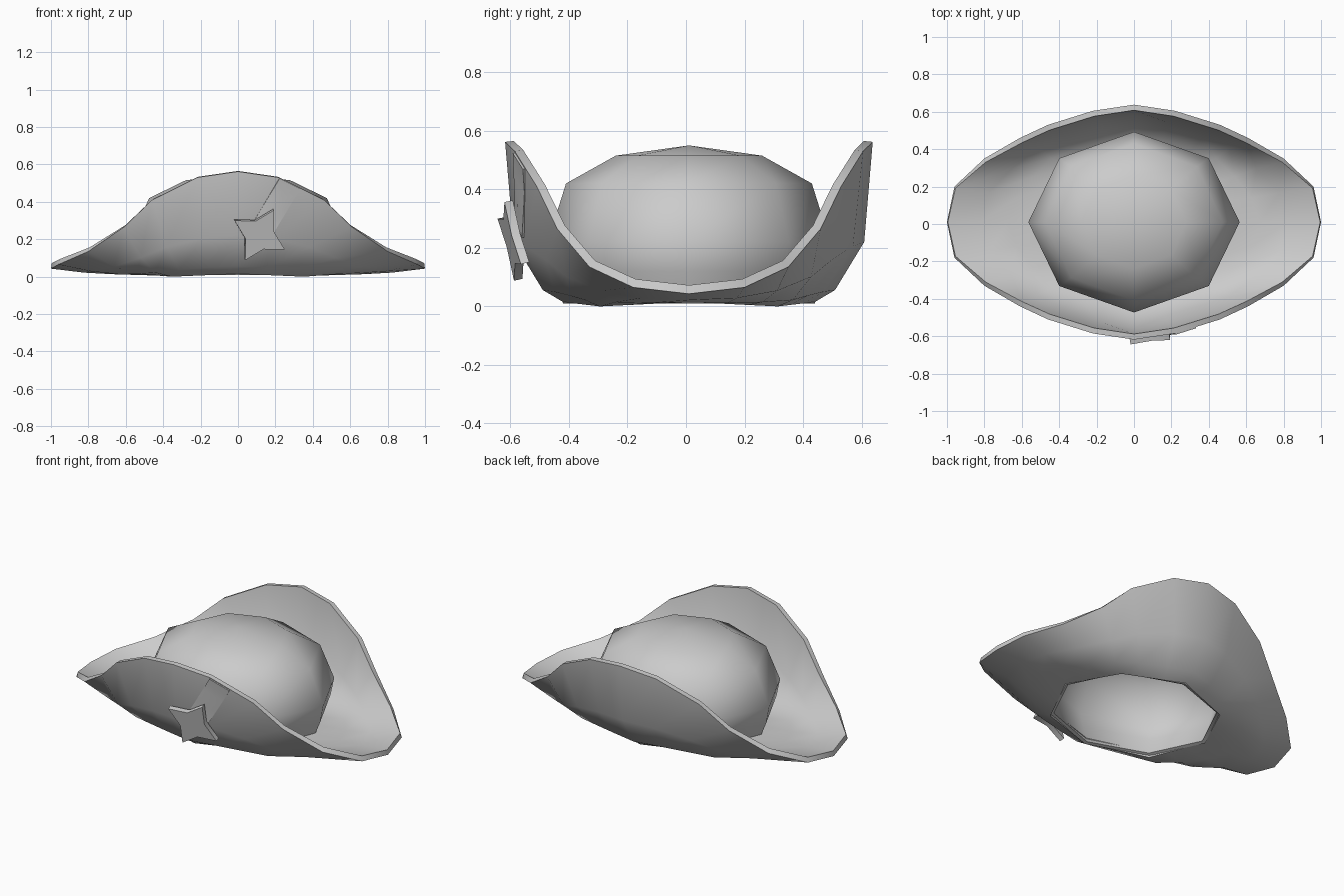
import bpy
from math import cos, sin, pi, radians
from mathutils import Vector
from mathutils.bvhtree import BVHTree

if "Cube" in bpy.data.objects:
    bpy.data.objects.remove(bpy.data.objects["Cube"])

SHIFT = Vector((0, 0.01, 0))


def make(name, verts, faces, thickness, offset=-1):
    me = bpy.data.meshes.new(name)
    me.from_pydata([tuple(v) for v in verts], [], faces)
    ob = bpy.data.objects.new(name, me)
    bpy.context.collection.objects.link(ob)
    bpy.ops.object.select_all(action='DESELECT')
    ob.select_set(True)
    bpy.context.view_layer.objects.active = ob
    m = ob.modifiers.new("thickness", 'SOLIDIFY')
    m.thickness = thickness
    m.offset = offset
    bpy.ops.object.modifier_apply(modifier=m.name)
    bpy.ops.object.shade_smooth_by_angle(angle=radians(50))
    return ob


def ring_faces(rows, n):
    return [(r * n + i, r * n + (i + 1) % n, (r + 1) * n + (i + 1) % n, (r + 1) * n + i)
            for r in range(rows - 1) for i in range(n)]


# brim: one quarter of the profiles, mirrored round
rim = [Vector(p) for p in ((1, 0, .043), (.96, .19, .065), (.8, .34, .135), (.61, .45, .265),
                           (.46, .52, .41), (.22, .595, .53), (0, .628, .562))]
hole = [Vector(p) for p in ((.5, 0, .015), (.354, .304, 0), (0, .43, .015))]


def profile(i):
    r = rim[i]
    h = hole[0].lerp(hole[1], i / 3) if i <= 3 else hole[1].lerp(hole[2], (i - 3) / 3)
    w = r.z / .56
    return [h,
            h.lerp(r, .35) + Vector((0, 0, -.15 * w)),
            h.lerp(r, .65) + Vector((0, .04 * w, -.15 * w)),
            r]


N = 24
cols = []
for k in range(N):
    a = k % 12
    sx = 1 if k <= 6 or k >= 18 else -1
    sy = 1 if k <= 12 else -1
    cols.append([Vector((p.x * sx, p.y * sy, p.z)) + SHIFT
                 for p in profile(a if a <= 6 else 12 - a)])
verts = [cols[k][r] for r in range(4) for k in range(N)]
faces = ring_faces(4, N)
surface = BVHTree.FromPolygons(verts, faces)
make("brim", verts, faces, 0.03)

# crown: eight-sided dome, open underneath
rows = [(.5, .43, .01), (.545, .465, .12), (.565, .483, .22), (.475, .42, .42), (.28, .25, .515)]
verts = [Vector((rx * cos(i * pi / 4), ry * sin(i * pi / 4), z)) + SHIFT
         for rx, ry, z in rows for i in range(8)]
faces = ring_faces(len(rows), 8)
verts.append(Vector((0, 0, .55)) + SHIFT)
top = (len(rows) - 1) * 8
faces += [(top + i, top + (i + 1) % 8, len(verts) - 1) for i in range(8)]
make("crown", verts, faces, 0.02)

# strap lying on the front of the brim, from the badge up to the edge
STEPS = 6
verts = []
for j in range(STEPS + 1):
    t = j / STEPS
    for s in range(3):
        u = s / 2
        x = .08 + .14 * t + .11 * u
        z = .29 + .235 * t - .055 * u
        hit = surface.ray_cast(Vector((x, -2, z)), Vector((0, 1, 0)))[0]
        y = hit.y if hit else verts[-3].y + .005
        verts.append(Vector((x, y, z)))
faces = [(j * 3 + s, j * 3 + s + 1, j * 3 + s + 4, j * 3 + s + 3)
         for j in range(STEPS) for s in range(2)]
make("strap", verts, faces, 0.016, 0)

# pointed star badge, tilted with the brim
verts = []
for i in range(8):
    r = .155 if i % 2 == 0 else .078
    a = radians(60 + 45 * i)
    x, z = r * cos(a), r * sin(a)
    verts.append(Vector((.116 + x, -.604 + .17 * x - .22 * z, .222 + z)))
verts.append(Vector((.116, -.604, .222)))
faces = [(i, (i + 1) % 8, 8) for i in range(8)]
make("star_badge", verts, faces, 0.03)
